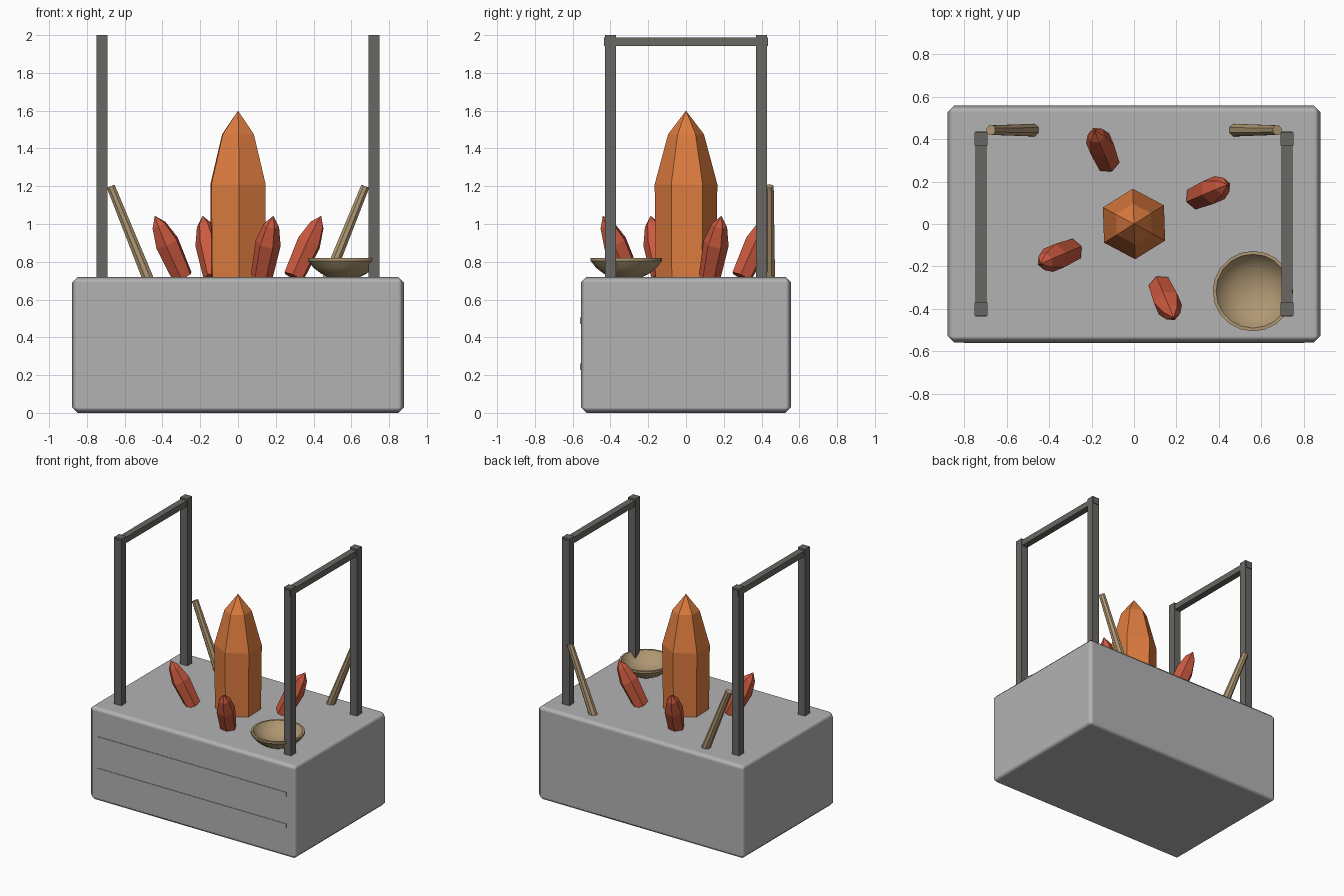
import bpy, bmesh, math
from mathutils import Vector, Matrix

if "Cube" in bpy.data.objects:
    bpy.data.objects.remove(bpy.data.objects["Cube"])


def material(name, rgb):
    m = bpy.data.materials.new(name)
    m.diffuse_color = (*rgb, 1)
    m.use_nodes = True
    m.node_tree.nodes["Principled BSDF"].inputs["Base Color"].default_value = m.diffuse_color
    return m


STONE = material("grey stone", (0.45, 0.45, 0.45))
IRON = material("dark warm grey", (0.14, 0.135, 0.125))
ORANGE = material("orange", (0.72, 0.20, 0.05))
RED = material("ember red", (0.60, 0.10, 0.05))
TAN = material("tan wood", (0.43, 0.31, 0.17))


def finish(name, bm, mat):
    bmesh.ops.recalc_face_normals(bm, faces=bm.faces)
    me = bpy.data.meshes.new(name)
    bm.to_mesh(me)
    bm.free()
    me.materials.append(mat)
    ob = bpy.data.objects.new(name, me)
    bpy.context.collection.objects.link(ob)
    return ob


def box(name, center, size, mat):
    bm = bmesh.new()
    bmesh.ops.create_cube(bm, size=1, matrix=Matrix.Translation(center) @ Matrix.Diagonal((*size, 1)))
    return finish(name, bm, mat)


def lathe(name, profile, sides, mat, turn=0.0):
    """Turn (radius, height) points around z; ends close to a point or a cap."""
    bm = bmesh.new()
    rings = []
    for r, z in profile:
        if r == 0:
            rings.append([bm.verts.new((0, 0, z))] * sides)
        else:
            rings.append([bm.verts.new((r * math.cos(turn + math.tau * i / sides),
                                        r * math.sin(turn + math.tau * i / sides), z))
                          for i in range(sides)])
    for a, b in zip(rings, rings[1:]):
        for i in range(sides):
            j = (i + 1) % sides
            bm.faces.new(list(dict.fromkeys((a[i], a[j], b[j], b[i]))))
    for ring in (rings[0], rings[-1]):
        if ring[0] is not ring[1]:
            bm.faces.new(ring)
    return finish(name, bm, mat)


def aim(ob, start, end):
    d = Vector(end) - Vector(start)
    tilt = Vector((0, 0, 1)).rotation_difference(d)
    ob.matrix_world = Matrix.Translation(start) @ tilt.to_matrix().to_4x4()


# Stone base with chamfered edges
base = box("stone_base", (0, 0, 0.36), (1.756, 1.114, 0.72), STONE)
base.data.polygons.foreach_set("use_smooth", [True] * len(base.data.polygons))
bev = base.modifiers.new("chamfer", "BEVEL")
bev.width = 0.03
bev.segments = 1
bev.harden_normals = True

# Thin bands on the front
for label, z in (("upper", 0.487), ("lower", 0.245)):
    box(label + "_front_band", (0, -0.555, z), (1.6, 0.012, 0.034), STONE)

# Post frames on both sides
for side, x in (("left", -0.72), ("right", 0.72)):
    for end, y in (("front", -0.4), ("back", 0.4)):
        box(f"{side}_{end}_post", (x, y, 1.35), (0.06, 0.06, 1.30), IRON)
    box(side + "_crossbar", (x, 0, 1.965), (0.05, 0.87, 0.045), IRON)

# Central large crystal
lathe("large_crystal", [(0.16, 0.70), (0.166, 1.21), (0.095, 1.475), (0, 1.60)], 6,
      ORANGE, math.radians(92))

# Four small crystals leaning outwards
for i in range(4):
    a = math.radians(23 + 90 * i)
    d = Vector((math.cos(a), math.sin(a), 0))
    c = lathe(f"small_crystal_{i + 1}", [(0.058, 0), (0.068, 0.20), (0.041, 0.305), (0, 0.36)], 6,
              RED, a)
    aim(c, d * 0.32 + Vector((0, 0, 0.72)), d * 0.477 + Vector((0, 0, 1.04)))

# Leaning tapered sticks at the back
for side, s in (("left", -1), ("right", 1)):
    p, q = Vector((s * 0.468, 0.442, 0.69)), Vector((s * 0.674, 0.442, 1.20))
    stick = lathe(side + "_stick", [(0.032, 0), (0.024, (q - p).length)], 8, TAN, math.pi / 8)
    aim(stick, p, q)

# Shallow offering bowl
bowl = lathe("bowl", [(0, 0.705), (0.07, 0.712), (0.12, 0.737), (0.16, 0.768), (0.189, 0.805),
                      (0.189, 0.82), (0.174, 0.82), (0.15, 0.785), (0.11, 0.757),
                      (0.06, 0.738), (0, 0.732)], 20, TAN)
bowl.location = (0.56, -0.316, 0)
bpy.context.view_layer.objects.active = bowl
bowl.select_set(True)
bpy.ops.object.shade_smooth_by_angle(angle=math.radians(35))
